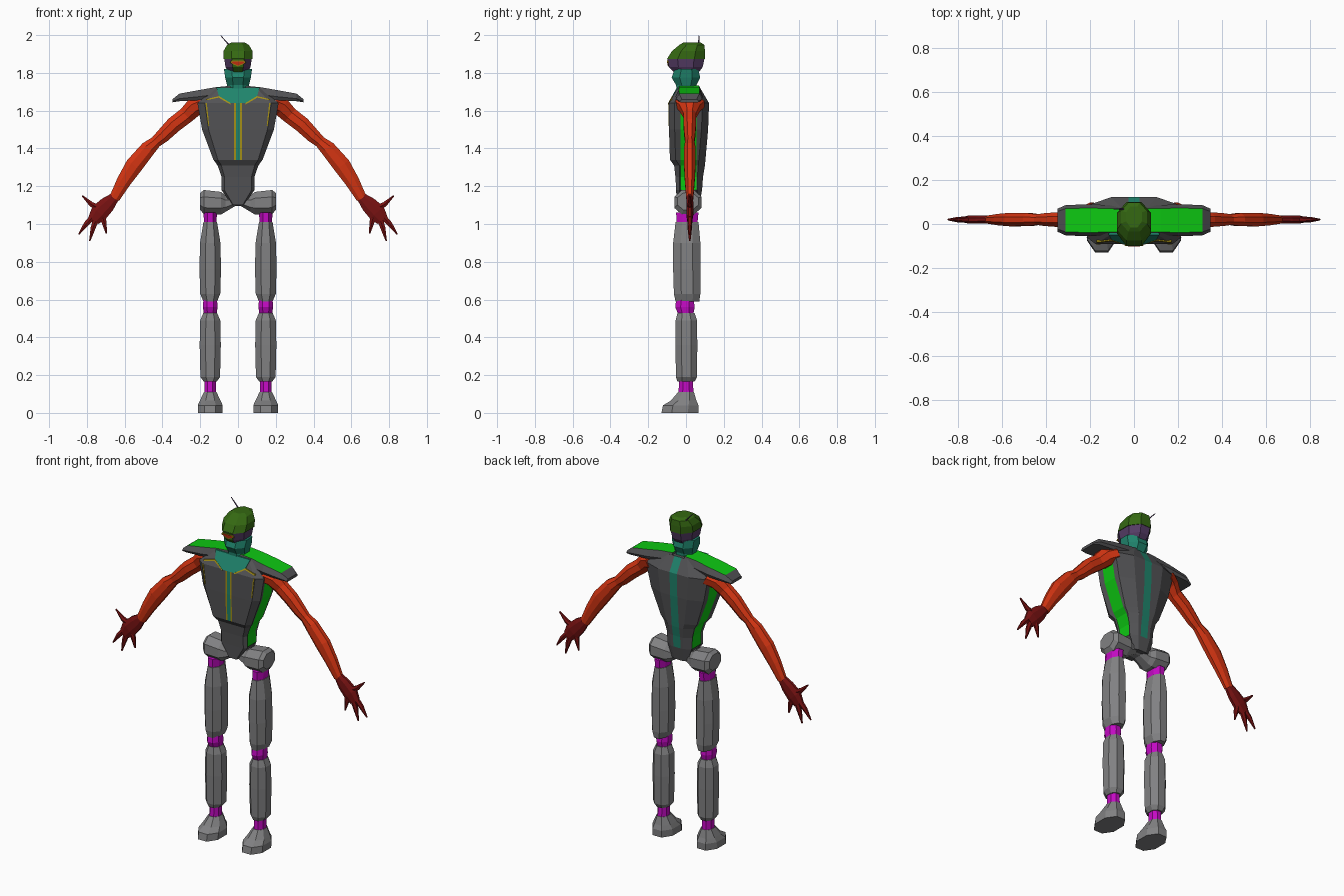
import bpy, bmesh, math
from mathutils import Vector


def material(name, rgb):
    m = bpy.data.materials.new(name)
    m.diffuse_color = (*rgb, 1)
    return m


GREY = material("light grey", (0.22, 0.22, 0.225))
DARK = material("dark grey", (0.085, 0.085, 0.09))
MAGENTA = material("magenta", (0.55, 0.003, 0.55))
ORANGE = material("orange red", (0.66, 0.035, 0.006))
MAROON = material("maroon", (0.19, 0.006, 0.006))
GREEN = material("bright green", (0.004, 0.58, 0.006))
TEAL = material("teal", (0.014, 0.23, 0.15))
OLIVE = material("olive green", (0.035, 0.14, 0.006))
PURPLE = material("purple", (0.09, 0.045, 0.13))
GOLD = material("gold", (0.38, 0.28, 0.008))


def loft(name, rings, mats, pick=lambda row, col: 0):
    """Skin a list of equal-length rings, capping both ends."""
    bm = bmesh.new()
    vs = [[bm.verts.new(p) for p in r] for r in rings]
    n = len(rings[0])
    for i in range(len(vs) - 1):
        for j in range(n):
            k = (j + 1) % n
            f = bm.faces.new((vs[i][j], vs[i][k], vs[i + 1][k], vs[i + 1][j]))
            f.material_index = pick(i, j)
    bm.faces.new(vs[0])
    bm.faces.new(vs[-1])
    bmesh.ops.recalc_face_normals(bm, faces=bm.faces)
    me = bpy.data.meshes.new(name)
    bm.to_mesh(me)
    bm.free()
    for m in mats:
        me.materials.append(m)
    ob = bpy.data.objects.new(name, me)
    bpy.context.collection.objects.link(ob)
    return ob


def octagon(a0, a1, b0, b1, c=0.28):
    """Rectangle with cut corners."""
    p, q = (a1 - a0) * c, (b1 - b0) * c
    return [(a0 + p, b0), (a1 - p, b0), (a1, b0 + q), (a1, b1 - q),
            (a1 - p, b1), (a0 + p, b1), (a0, b1 - q), (a0, b0 + q)]


def column(name, cx, levels, mats, pick=lambda r, c: 0):
    """Stack of octagons; each level is z, half width, y front, y back."""
    return loft(name, [[(x, y, z) for x, y in octagon(cx - h, cx + h, y0, y1)]
                       for z, h, y0, y1 in levels], mats, pick)


def tube(name, path, mat, n=8, s=1, y=0.02):
    """Tapered limb in the xz plane; each point is x, z, half width, half depth."""
    rings = []
    for i, (x, z, w, d) in enumerate(path):
        a, b = path[max(i - 1, 0)], path[min(i + 1, len(path) - 1)]
        t = Vector((b[0] - a[0], b[1] - a[1])).normalized()
        ring = []
        for k in range(n):
            u = 2 * math.pi * (k + 0.5) / n
            ring.append((s * (x - t.y * w * math.cos(u)), y + d * math.sin(u),
                         z + t.x * w * math.cos(u)))
        rings.append(ring)
    return loft(name, rings, [mat])


def plate(name, pts, y_of, mat, t=0.004):
    """Thin plate with an xz outline lying just over a front surface."""
    return loft(name, [[(x, y_of(z) - o, z) for x, z in pts] for o in (-t, t)], [mat])


# Legs, joints and feet
for s, side in ((-1, "left"), (1, "right")):
    cx = s * 0.147
    column(side + "_foot", cx, [(0, 0.066, -0.13, 0.065), (0.04, 0.066, -0.122, 0.066),
                                (0.065, 0.055, -0.08, 0.055), (0.11, 0.033, -0.042, 0.042)], [GREY])
    column(side + "_ankle", cx, [(0.105, 0.03, -0.04, 0.04), (0.17, 0.03, -0.036, 0.036)], [MAGENTA])
    column(side + "_shin", cx, [(0.165, 0.034, -0.045, 0.045), (0.19, 0.052, -0.053, 0.058),
                                (0.36, 0.056, -0.056, 0.06), (0.49, 0.053, -0.055, 0.058),
                                (0.53, 0.036, -0.045, 0.045)], [GREY])
    column(side + "_knee", cx, [(0.52, 0.033, -0.04, 0.038), (0.56, 0.039, -0.057, 0.046),
                                (0.6, 0.036, -0.052, 0.04)], [MAGENTA])
    column(side + "_thigh", cx, [(0.59, 0.036, -0.055, 0.07), (0.63, 0.053, -0.064, 0.076),
                                 (0.76, 0.057, -0.068, 0.076), (0.9, 0.054, -0.068, 0.076),
                                 (1.01, 0.036, -0.055, 0.066)], [GREY])
    column(side + "_hip_joint", cx, [(1.0, 0.032, -0.05, 0.06), (1.06, 0.036, -0.052, 0.066)], [MAGENTA])

# Pelvis: narrow bridge between two hip blocks
half = [(0.2, 1.075, 1.165, -0.045, 0.065), (0.18, 1.05, 1.18, -0.062, 0.083),
        (0.09, 1.05, 1.17, -0.06, 0.08), (0.065, 1.065, 1.15, -0.045, 0.065),
        (0.015, 1.095, 1.14, -0.035, 0.055)]
stations = [(-x, *r) for x, *r in half] + half[::-1]
loft("pelvis", [[(x, y, z) for y, z in octagon(y0, y1, z0, z1)]
                for x, z0, z1, y0, y1 in stations], [GREY])


# Torso: z, front half width, back half width, y front, y back
def torso_ring(z, wf, wb, yf, yb):
    ws = wf - 0.008
    r = [(0.011, yf), (0.02, yf), (0.82 * wf, yf), (wf, min(yf + 0.03, -0.035)), (ws, -0.03),
         (ws, 0.055), (wb, max(yb - 0.035, 0.06)), (0.5 * wb, yb), (0.024, yb)]
    return [(x, y, z) for x, y in r + [(-x, y) for x, y in r[::-1]]]


def torso_colour(row, col):
    if row in (4, 5) and col in (0, 16):
        return 3                                     # gold piping
    if (row in (4, 5) and col == 17) or (row > 0 and col == 8):
        return 2                                     # chest stripe and spine
    return 1 if 1 <= row <= 5 and col in (4, 12) else 0  # flank panels


loft("torso", [torso_ring(*r) for r in (
    (1.10, 0.03, 0.052, -0.05, 0.07), (1.18, 0.088, 0.08, -0.052, 0.085),
    (1.25, 0.087, 0.085, -0.056, 0.09), (1.31, 0.108, 0.1, -0.063, 0.1),
    (1.34, 0.13, 0.12, -0.085, 0.103), (1.5, 0.19, 0.175, -0.09, 0.117),
    (1.64, 0.215, 0.205, -0.09, 0.122), (1.72, 0.12, 0.12, -0.045, 0.075))],
    [DARK, GREEN, TEAL, GOLD], torso_colour)


# Collar plate and gold trim on the chest
def chest_y(z):
    return -0.09 + 0.045 * min(max((z - 1.64) / 0.08, 0), 1)


plate("collar", [(-0.04, 1.64), (0.04, 1.64), (0.1, 1.675), (0.115, 1.722), (-0.115, 1.722),
                 (-0.1, 1.675)], chest_y, TEAL)
for s in (-1, 1):
    plate("collar_trim", [(s * 0.04, 1.633), (s * 0.102, 1.669), (s * 0.17, 1.655), (s * 0.17, 1.661),
                          (s * 0.1, 1.677), (s * 0.04, 1.641)], chest_y, GOLD, 0.005)
    plate("chest_trim", [(s * 0.165, 1.64), (s * 0.172, 1.64), (s * 0.158, 1.52),
                         (s * 0.152, 1.52)], chest_y, GOLD, 0.003)

# Shoulder pads with bright tops
for s, side in ((-1, "left"), (1, "right")):
    rings = []
    for x, z0, z1, k in ((0.04, 1.67, 1.732, 1), (0.12, 1.665, 1.724, 1), (0.2, 1.656, 1.71, 1.05),
                         (0.31, 1.65, 1.69, 1), (0.348, 1.644, 1.66, 0.75)):
        zm = z0 + 0.35 * (z1 - z0)
        rings.append([(s * x, 0.018 + (y - 0.018) * k, z) for y, z in (
            (-0.042, z0), (-0.052, zm), (-0.036, z1), (0.07, z1), (0.086, zm), (0.078, z0))])
    loft(side + "_shoulder_pad", rings, [DARK, GREEN], lambda r, c: int(c == 2 and r < 3))

    # Arms and hands
    tube(side + "_arm", [(0.19, 1.635, 0.05, 0.085), (0.235, 1.615, 0.053, 0.06),
                         (0.275, 1.575, 0.047, 0.036), (0.34, 1.525, 0.046, 0.036),
                         (0.4, 1.465, 0.04, 0.031), (0.435, 1.435, 0.033, 0.026),
                         (0.475, 1.4, 0.044, 0.032), (0.55, 1.31, 0.05, 0.033),
                         (0.605, 1.225, 0.041, 0.028), (0.655, 1.135, 0.03, 0.02)], ORANGE, 8, s)
    tube(side + "_palm", [(0.65, 1.145, 0.027, 0.018), (0.69, 1.105, 0.045, 0.02),
                          (0.735, 1.06, 0.052, 0.02), (0.765, 1.02, 0.035, 0.014)], MAROON, 8, s)
    for i, (bx, bz, tx, tz) in enumerate(((0.73, 1.08, 0.825, 1.15), (0.765, 1.04, 0.843, 0.945),
                                          (0.75, 1.03, 0.785, 0.91), (0.72, 1.05, 0.697, 0.95))):
        mx, mz = (bx + tx) / 2, (bz + tz) / 2 + (-0.01 if i == 0 else 0.008)
        tube(f"{side}_finger_{i + 1}", [(bx, bz, 0.019, 0.014), (mx, mz, 0.015, 0.012),
                                        (tx, tz, 0.004, 0.004)], MAROON, 6, s)

# Neck
column("neck", 0, [(1.70, 0.06, -0.05, 0.055), (1.735, 0.058, -0.052, 0.055),
                   (1.775, 0.068, -0.076, 0.075), (1.82, 0.074, -0.06, 0.065)], [TEAL])

# Head: jaw with a front mask, and a sloped helmet
column("jaw", 0, [(1.80, 0.05, -0.06, 0.065), (1.83, 0.066, -0.09, 0.088),
                  (1.876, 0.073, -0.1, 0.098)], [PURPLE, OLIVE], lambda r, c: int(c == 0))
column("helmet", 0, [(1.874, 0.077, -0.1, 0.1), (1.915, 0.077, -0.075, 0.1),
                     (1.948, 0.058, -0.035, 0.098), (1.96, 0.036, -0.015, 0.08)], [OLIVE])


# Face slit
def face_y(z):
    return -0.09 - 0.01 * (z - 1.83) / 0.046


plate("mouth_trim", [(-0.042, 1.853), (0, 1.834), (0.042, 1.853), (0.036, 1.866), (-0.036, 1.866)],
      face_y, GOLD, 0.003)
plate("mouth", [(-0.034, 1.853), (0, 1.838), (0.034, 1.853), (0.026, 1.861), (-0.026, 1.861)],
      face_y, ORANGE, 0.0045)

# Antenna
tube("antenna", [(-0.045, 1.945, 0.004, 0.004), (-0.065, 1.968, 0.0035, 0.0035),
                 (-0.092, 1.998, 0.002, 0.002)], PURPLE, 6, 1, 0.068)
